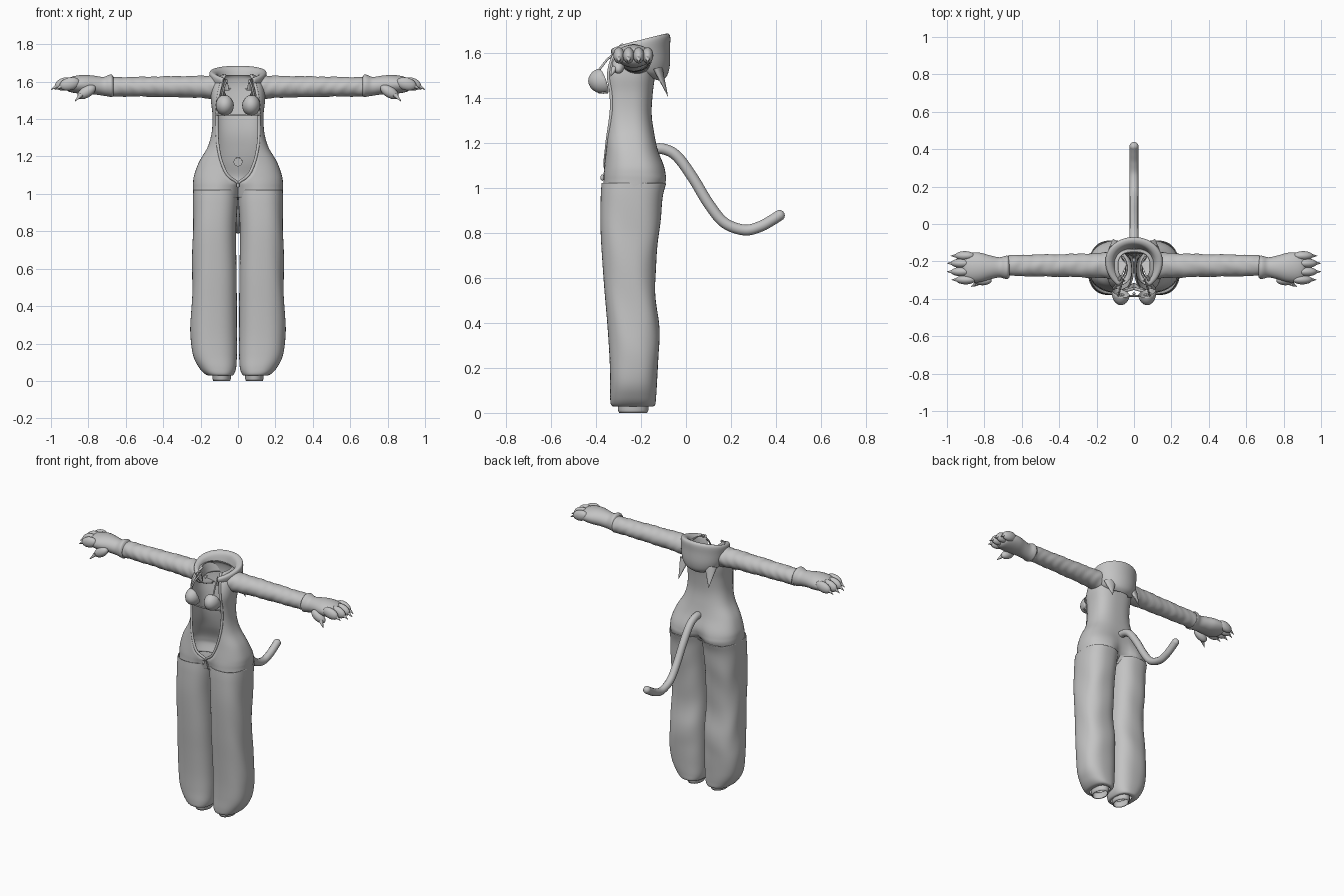
import bpy, bmesh
from math import sin, cos, pi, asin, exp, copysign, radians
from mathutils import Vector, Matrix

cube = bpy.data.objects.get("Cube")
if cube:
    bpy.data.objects.remove(cube, do_unlink=True)

grey = bpy.data.materials.new("plain grey cloth")
grey.use_nodes = True
grey.diffuse_color = (0.55, 0.55, 0.55, 1)
grey.node_tree.nodes["Principled BSDF"].inputs["Base Color"].default_value = (0.55, 0.55, 0.55, 1)


def finish(name, bm, mirror=False, thick=0, angle=50):
    """Turn a bmesh into a smooth shaded object, optionally mirrored and thickened."""
    bmesh.ops.recalc_face_normals(bm, faces=bm.faces)
    mesh = bpy.data.meshes.new(name)
    bm.to_mesh(mesh)
    bm.free()
    mesh.materials.append(grey)
    ob = bpy.data.objects.new(name, mesh)
    bpy.context.collection.objects.link(ob)
    bpy.ops.object.select_all(action='DESELECT')
    ob.select_set(True)
    bpy.context.view_layer.objects.active = ob
    bpy.ops.object.shade_smooth_by_angle(angle=radians(angle))
    if thick:
        mod = ob.modifiers.new("cloth thickness", 'SOLIDIFY')
        mod.thickness, mod.offset = thick, 0
    if mirror:
        mod = ob.modifiers.new("mirror", 'MIRROR')
        mod.use_mirror_merge = False
    return ob


def resample(table, steps):
    """Smoothly interpolate the rows of a table."""
    rows = []
    last = len(table) - 1
    for i in range(last):
        p, q, r, s = (table[max(0, min(last, i + k))] for k in (-1, 0, 1, 2))
        for j in range(steps):
            t = j / steps
            rows.append([b + t / 2 * (c - a + t * (2*a - 5*b + 4*c - d + t * (3*(b - c) + d - a)))
                         for a, b, c, d in zip(p, q, r, s)])
    return rows + [list(table[-1])]


def loft(rings, closed=True, cap_end=False):
    bm = bmesh.new()
    grid = [[bm.verts.new(p) for p in ring] for ring in rings]
    n = len(grid[0])
    for a, b in zip(grid, grid[1:]):
        for i in range(n if closed else n - 1):
            k = (i + 1) % n
            bm.faces.new((a[i], a[k], b[k], b[i]))
    if cap_end:
        bm.faces.new(grid[-1])
    return bm


def squarish(v, power):
    return copysign(abs(v) ** power, v)


def tube(name, points, radius, mirror=False):
    """A round cord through the points."""
    curve = bpy.data.curves.new(name, 'CURVE')
    curve.dimensions = '3D'
    curve.bevel_depth = radius
    curve.bevel_resolution = 4
    curve.use_fill_caps = True
    line = curve.splines.new('POLY')
    line.points.add(len(points) - 1)
    for pt, co in zip(line.points, points):
        pt.co = (*co, 1)
    curve.materials.append(grey)
    ob = bpy.data.objects.new(name, curve)
    bpy.context.collection.objects.link(ob)
    if mirror:
        ob.modifiers.new("mirror", 'MIRROR').use_mirror_merge = False
    return ob


def blob(bm, centre, radii, turn=0):
    mat = Matrix.Translation(centre) @ Matrix.Rotation(turn, 4, 'Y') @ Matrix.Diagonal((*radii, 1))
    return bmesh.ops.create_uvsphere(bm, u_segments=20, v_segments=12, radius=1, matrix=mat)


def spike(bm, base, tip, radius, flat=1):
    base, tip = Vector(base), Vector(tip)
    aim = tip - base
    mat = (Matrix.Translation((base + tip) / 2) @ aim.to_track_quat('Z', 'Y').to_matrix().to_4x4()
           @ Matrix.Diagonal((1, flat, 1, 1)))
    bmesh.ops.create_cone(bm, cap_ends=True, segments=14, radius1=radius, radius2=0.001,
                          depth=aim.length, matrix=mat)


# Baggy legs: height, inner x, outer x, front y, back y
LEG = [(0.03, .04, .14, -.31, -.16), (0.035, .025, .17, -.33, -.14), (0.07, .012, .205, -.335, -.135),
       (0.14, .008, .24, -.335, -.13), (0.25, .008, .253, -.338, -.122), (0.4, .008, .25, -.348, -.12),
       (0.58, .01, .245, -.363, -.138), (0.8, .012, .243, -.377, -.118), (0.95, .004, .24, -.377, -.106),
       (1.02, .002, .238, -.373, -.09)]
N = 48
rings = []
for z, x0, x1, y0, y1 in resample(LEG, 8):
    ring = []
    fold = min(1, max(0, (z - 0.1) * 5)) * min(1, max(0, (1 - z) * 5))
    for i in range(N):
        a = 2 * pi * i / N
        dent = 1 - fold * 0.025 * (1 + sin(17 * z + 3 * a)) * max(0, cos(a))
        back = 1 - fold * 0.02 * (1 + sin(23 * z - 2 * a)) * max(0, sin(a))
        ring.append(((x0 + x1) / 2 + (x1 - x0) / 2 * squarish(cos(a), .8) * dent,
                     (y0 + y1) / 2 + (y1 - y0) / 2 * squarish(sin(a), .8) * back, z))
    rings.append(ring)
finish("trouser_legs", loft(rings), mirror=True, thick=.004)

# Ankle cuffs
cuff = [(0, .042), (.012, .046), (.03, .046), (.05, .05)]
finish("ankle_cuffs", loft([[(.087 + r * cos(2*pi*i/24), -.235 + 1.4 * r * sin(2*pi*i/24), z)
                             for i in range(24)] for z, r in cuff]), mirror=True, thick=.006)

# Hollow torso: height, half width, front y, back y, half width of front opening, crease depth
TORSO = [(.98, .238, -.374, -.1, 0, .6), (1.03, .238, -.372, -.083, 0, .38), (1.06, .238, -.37, -.085, .003, .25),
         (1.1, .232, -.365, -.096, .055, .13), (1.17, .206, -.358, -.125, .088, .04), (1.25, .16, -.358, -.145, .106, 0),
         (1.33, .138, -.36, -.155, .112, 0), (1.42, .134, -.365, -.15, .112, 0), (1.5, .142, -.368, -.14, .108, 0),
         (1.57, .137, -.345, -.135, .095, 0), (1.615, .115, -.315, -.14, .08, 0), (1.635, .085, -.3, -.15, .07, 0)]
rings, edge = [], []
for z, rx, y0, y1, gap, crease in resample(TORSO, 5):
    start = asin(min(.98, max(0, gap) / rx) ** (1 / .75))
    ring = []
    for i in range(N + 1):
        a = start + (2 * pi - 2 * start) * i / N
        x = rx * squarish(sin(a), .75)
        depth = squarish(-cos(a), .75)
        amount = max(0, crease) * (1 if depth > 0 else .7)
        depth *= 1 - amount * exp(-(x / .06) ** 2)
        ring.append((x, (y0 + y1) / 2 + (y1 - y0) / 2 * depth, z))
    rings.append(ring)
    if z > 1.05:
        edge.append(ring[0])
finish("torso", loft(rings, closed=False), thick=.005)
tube("opening_trim", edge, .008, mirror=True)

# Sleeves with soft wrinkles: x, half depth, half height, centre z
SLEEVE = [(.11, .07, .064, 1.567), (.2, .064, .057, 1.572), (.4, .058, .053, 1.573), (.55, .056, .05, 1.573),
          (.67, .053, .05, 1.572)]
rings = []
for x, ry, rz, zc in resample(SLEEVE, 14):
    ring = []
    for i in range(32):
        a = 2 * pi * i / 32
        k = 1 + .04 * sin(70 * x + 2 * sin(a * 2)) * sin(31 * x + a)
        ring.append((x, -.222 + ry * k * cos(a), zc + rz * k * sin(a)))
    rings.append(ring)
finish("sleeves", loft(rings), mirror=True, thick=.004)

# Paw gloves with a flared wrist
PAW = [(.665, .052, .05, 1.573), (.675, .062, .06, 1.577), (.69, .061, .058, 1.578), (.72, .054, .05, 1.575),
       (.77, .064, .05, 1.582), (.82, .078, .051, 1.585), (.87, .08, .046, 1.585), (.905, .068, .036, 1.583),
       (.92, .04, .02, 1.582)]
rings = [[(x, -.232 + ry * cos(2*pi*i/32), zc + rz * sin(2*pi*i/32)) for i in range(32)]
         for x, ry, rz, zc in resample(PAW, 4)]
finish("paw_gloves", loft(rings, cap_end=True), mirror=True)

toes, claws = bmesh.new(), bmesh.new()
for y, reach in ((-.298, 0), (-.255, .025), (-.21, .025), (-.17, .005)):
    blob(toes, (.9 + reach, y, 1.588), (.055, .025, .034), .25)
    spike(claws, (.935 + reach, y, 1.582), (.975 + reach, y, 1.557), .014)
blob(toes, (.81, -.3, 1.545), (.055, .028, .03), .55)
spike(claws, (.84, -.318, 1.53), (.872, -.335, 1.495), .014)
finish("paw_toes", toes, mirror=True)
finish("paw_claws", claws, mirror=True)

# Lowered hood: half width, half depth, centre y, height at back, height at front
HOOD = [(.07, .05, -.16, 1.475, 1.52), (.115, .09, -.175, 1.5, 1.53), (.138, .112, -.185, 1.55, 1.55),
        (.148, .122, -.195, 1.62, 1.57), (.151, .126, -.198, 1.67, 1.59), (.14, .116, -.2, 1.683, 1.6),
        (.115, .098, -.205, 1.67, 1.59), (.1, .09, -.21, 1.62, 1.57), (.09, .085, -.215, 1.56, 1.55)]
rings = []
for rx, ry, yc, zb, zf in resample(HOOD, 4):
    ring = []
    for i in range(N + 1):
        a = radians(32) + radians(296) * i / N
        lift = ((1 - cos(a)) / 2) ** .6
        ring.append((rx * sin(a), yc - ry * cos(a) * (1.25 if cos(a) > 0 else 1), zf + (zb - zf) * lift))
    rings.append(ring)
finish("hood", loft(rings, closed=False), thick=.004)

# Pointed ears hanging off the hood
ears = bmesh.new()
spike(ears, (.098, -.125, 1.53), (.112, -.08, 1.405), .04, .45)
finish("hood_ears", ears, mirror=True)

# Chest top: hollow cups, under band and straps
cups = bmesh.new()
blob(cups, (.07, -.365, 1.475), (.048, .068, .056))
bmesh.ops.bisect_plane(cups, geom=cups.verts[:] + cups.edges[:] + cups.faces[:], plane_co=(.07, -.368, 1.475),
                       plane_no=(-.3, 1, .35), clear_outer=True)
finish("chest_cups", cups, mirror=True, thick=.003)
tube("chest_band", [(x / 50, -.385 + .35 * (x / 50) ** 2 * 5, 1.423) for x in range(-6, 7)], .005)
tube("chest_straps", [(.085, -.385, 1.525), (.075, -.35, 1.57), (.06, -.3, 1.61)], .005, mirror=True)

# Tail, with its root ring showing inside the torso
TAIL = [(-.15, 1.17), (-.1, 1.172), (-.04, 1.14), (.03, 1.045), (.1, .93), (.17, .845), (.26, .812),
        (.33, .828), (.38, .855), (.415, .877)]
path = [(0, y, z) for y, z in resample(TAIL, 6)]
tube("tail", path, .024)
tip = bmesh.new()
blob(tip, path[-1], (.024, .024, .024))
finish("tail_tip", tip)

# Zip pull at the bottom of the opening
pull = bmesh.new()
blob(pull, (0, -.372, 1.045), (.008, .008, .014))
finish("zip_pull", pull)
